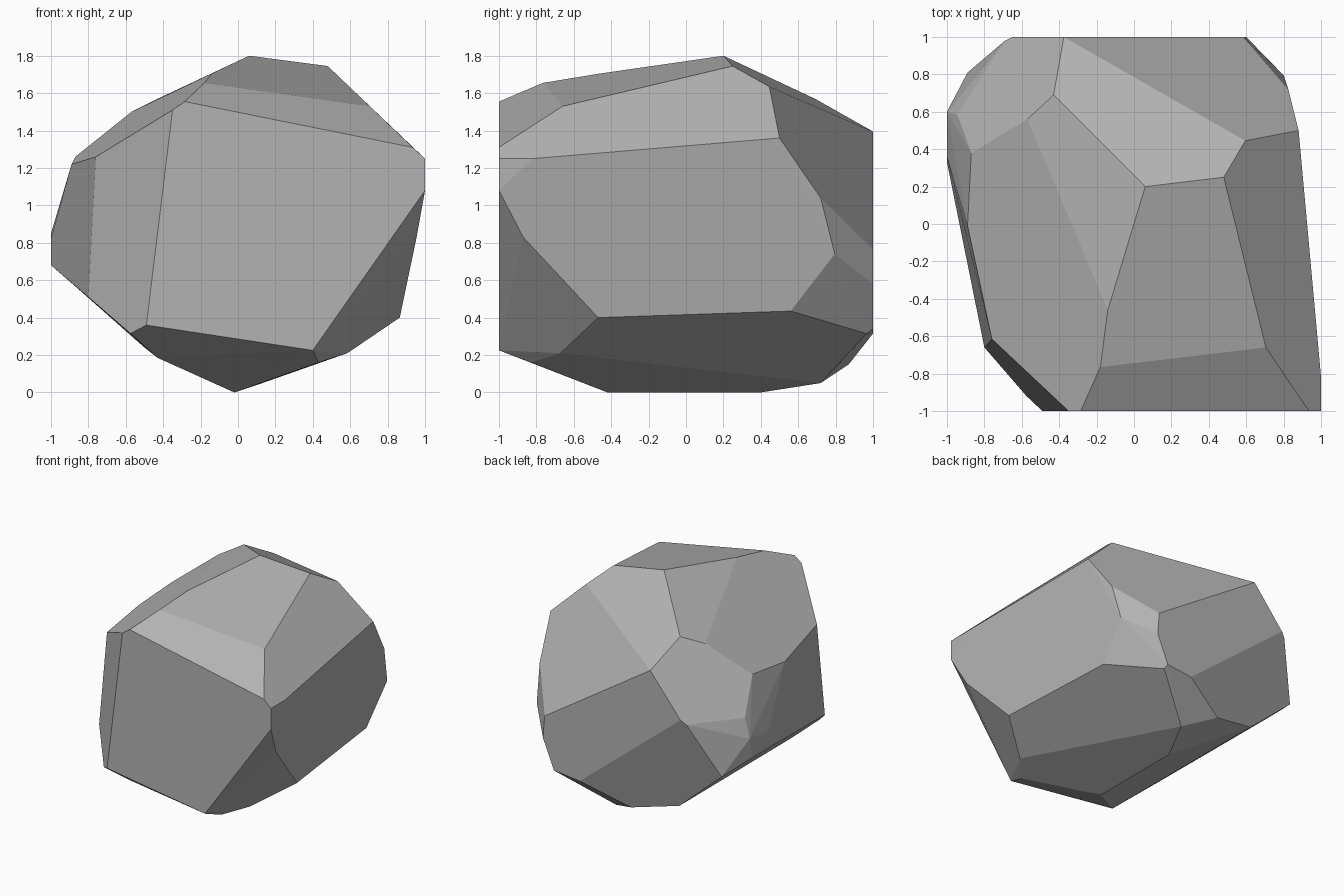
import bpy
import bmesh
from math import radians

# Remove the default object only
default_cube = bpy.data.objects.get("Cube")
if default_cube:
    bpy.data.objects.remove(default_cube, do_unlink=True)


def make_material(name, grey):
    """One flat grey material, visible in the viewport and in a render."""
    material = bpy.data.materials.new(name)
    material.use_nodes = True
    colour = (grey, grey, grey, 1)
    material.diffuse_color = colour
    shader = material.node_tree.nodes["Principled BSDF"]
    shader.inputs["Base Color"].default_value = colour
    shader.inputs["Roughness"].default_value = 0.9
    return material


def chiselled_stone(name, corner_groups, material):
    """Wrap a convex skin around the corners and merge it into flat facets."""
    bm = bmesh.new()
    for group in corner_groups:
        for corner in group:
            bm.verts.new(corner)

    hull = bmesh.ops.convex_hull(bm, input=bm.verts[:])
    buried = {
        item
        for key in ("geom_interior", "geom_unused")
        for item in hull[key]
        if isinstance(item, bmesh.types.BMVert) and item.is_valid
    }
    bmesh.ops.delete(bm, geom=list(buried), context="VERTS")

    # Join neighbouring triangles that belong to one chiselled facet
    bmesh.ops.dissolve_limit(
        bm,
        angle_limit=radians(5),
        verts=bm.verts[:],
        edges=bm.edges[:],
    )
    bmesh.ops.recalc_face_normals(bm, faces=bm.faces[:])
    for face in bm.faces:
        face.smooth = False

    mesh = bpy.data.meshes.new(name)
    bm.to_mesh(mesh)
    bm.free()
    mesh.materials.append(material)
    stone = bpy.data.objects.new(name, mesh)
    bpy.context.scene.collection.objects.link(stone)
    return stone


# Corners of the upper slopes
crown = [
    (.06, .2, 1.8), (.48, .25, 1.745), (.595, .445, 1.635),
    (-.14, -.46, 1.705), (-.18, -.765, 1.655), (.705, -.66, 1.53),
    (-.57, .56, 1.5), (-.43, .69, 1.57), (.88, .5, 1.36),
]

# Corners of the upright front facet
front = [
    (-.285, -1, 1.555), (-.35, -1, 1.51), (.935, -1, 1.31),
    (1, -1, 1.25), (1, -1, 1.08), (.4, -1, .225), (-.49, -1, .36),
]

# Corners of the upright back facet
back = [
    (-.375, 1, 1.395), (.585, 1, .765), (.6, 1, .58),
    (.5, 1, .34), (.265, 1, .315), (-.65, 1, 1.06),
]

# Corners around the two sides
left_side = [
    (1, -.82, 1.25), (.955, -.87, .83), (.865, -.47, .4),
    (.775, .56, .435), (.8, .795, .74), (.825, .72, 1.04),
]
right_side = [
    (-.76, -.615, 1.26), (-.89, -.01, 1.22), (-.87, .38, 1.26),
    (-.945, .585, 1), (-.69, .98, 1.025), (-.89, .81, .585),
    (-1, .36, .82), (-1, .33, .68), (-1, .57, .68), (-1, .6, .85),
    (-.8, -.66, .51),
]

# Corners of the keel that the stone rests on
keel = [
    (-.02, .4, 0), (-.02, -.42, 0), (.13, .72, .05), (-.11, .87, .15),
    (.505, .965, .315), (-.5, .8, .24), (-.43, -.77, .185),
    (-.575, -.92, .315), (.585, -.67, .21), (.43, -.83, .16),
]

stone_grey = make_material("stone_grey", .45)
chiselled_stone(
    "boulder",
    (crown, front, back, left_side, right_side, keel),
    stone_grey,
)
